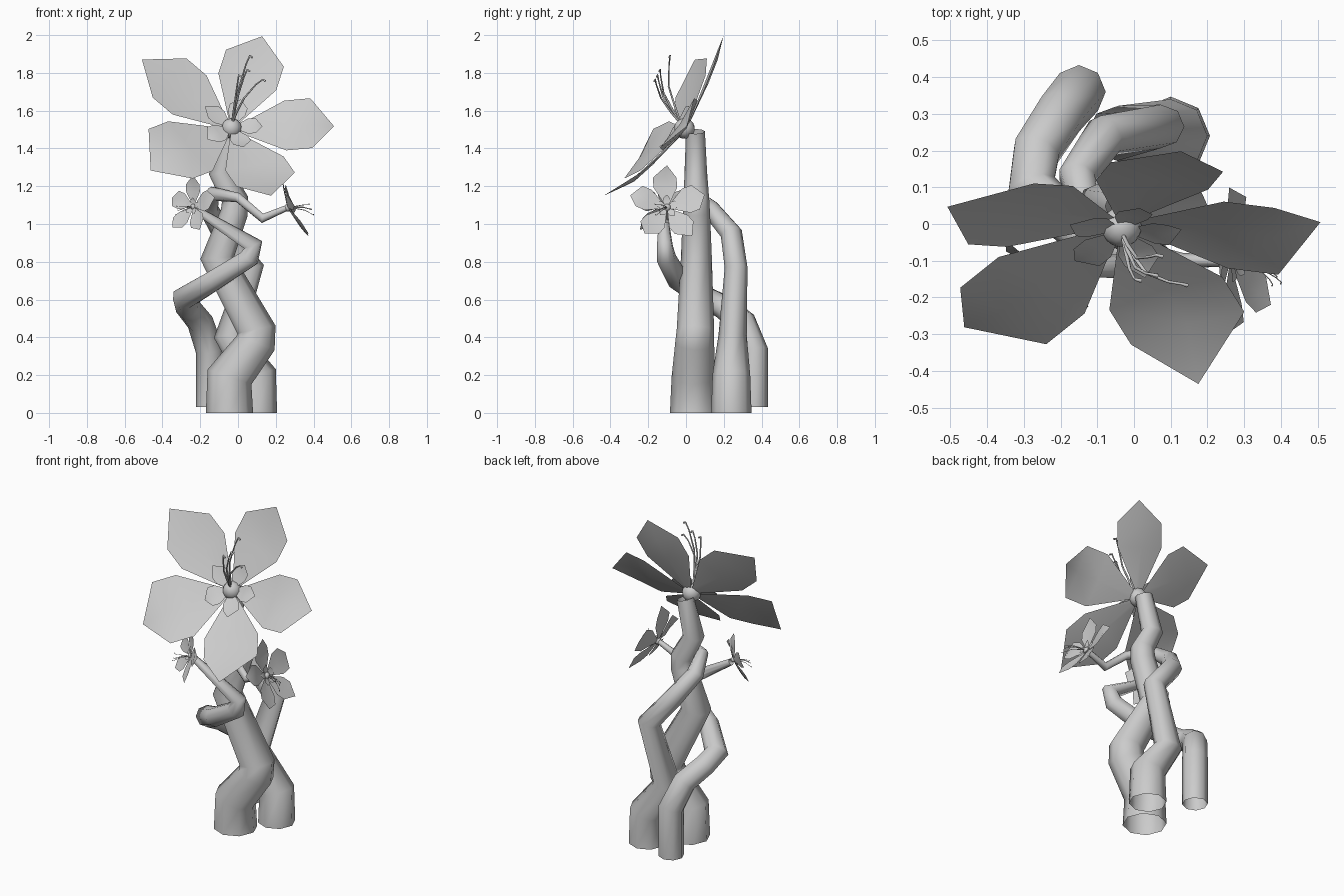
import bpy, bmesh, math
from mathutils import Vector, Matrix

cube = bpy.data.objects.get("Cube")
if cube:
    bpy.data.objects.remove(cube, do_unlink=True)

# Single clay colour
clay = bpy.data.materials.new("clay_grey")
clay.use_nodes = True
GREY = (0.6, 0.6, 0.6, 1)
clay.diffuse_color = GREY
clay.node_tree.nodes["Principled BSDF"].inputs["Base Color"].default_value = GREY


def finish(bm, name):
    mesh = bpy.data.meshes.new(name)
    bm.to_mesh(mesh)
    bm.free()
    mesh.materials.append(clay)
    for face in mesh.polygons:
        face.use_smooth = True
    obj = bpy.data.objects.new(name, mesh)
    bpy.context.collection.objects.link(obj)
    return obj


def add_tube(bm, path, radii, sides):
    """Open tapered tube with mitred rings along a path."""
    pts = [Vector(p) for p in path]
    dirs = [(b - a).normalized() for a, b in zip(pts, pts[1:])]
    side = dirs[0].orthogonal().normalized()
    other = dirs[0].cross(side)
    angles = [math.tau * k / sides for k in range(sides)]
    offsets = [side * math.cos(a) + other * math.sin(a) for a in angles]
    rings = []
    for i, (p, r) in enumerate(zip(pts, radii)):
        before, after = dirs[max(i - 1, 0)], dirs[min(i, len(dirs) - 1)]
        plane = (before + after).normalized()
        offsets = [o - before * (o.dot(plane) / before.dot(plane)) for o in offsets]
        rings.append([bm.verts.new(p + o * r) for o in offsets])
    for low, high in zip(rings, rings[1:]):
        for k in range(sides):
            n = (k + 1) % sides
            bm.faces.new((low[k], low[n], high[n], high[k]))


def stem(name, points):
    bm = bmesh.new()
    add_tube(bm, [p[:3] for p in points], [p[3] for p in points], 8)
    return finish(bm, name)


# Petal stations: distance from centre, half width, height of rim, height of fold
PETAL = [(.04, .025, .01, .005), (.28, .16, .065, .05), (.415, .16, .1, .085)]
# Each petal: length, width factor, height of tip, sideways skew
PETALS = [(.54, 1, .06, -.03), (.54, 1, .135, 0), (.59, 1, .125, -.02),
          (.552, 1.2, .064, -.02), (.57, 1.03, .178, .08)]


def add_petals(bm, size, lift):
    for k, (length, width, tip_height, skew) in enumerate(PETALS):
        turn = Matrix.Rotation(math.tau * k / 5, 3, "Z")

        def vert(x, y, z):
            return bm.verts.new(turn @ Vector((x, y, z)) * size + Vector((0, 0, lift)))

        rows = [(vert(r, skew * r - w * width, h), vert(r, skew * r, f),
                 vert(r, skew * r + w * width, h)) for r, w, h, f in PETAL]
        tip = vert(length, 0, tip_height)
        for a, b in zip(rows, rows[1:]):
            for j in range(2):
                bm.faces.new((a[j], b[j], b[j + 1], a[j + 1]))
        last = rows[-1]
        bm.faces.new((last[0], tip, last[1]))
        bm.faces.new((last[1], tip, last[2]))


def flower(name, centre, facing, right, size):
    n = Vector(facing).normalized()
    v = n.cross(Vector(right)).normalized()
    u = v.cross(n)
    place = Matrix.Translation(centre) @ Matrix((u, v, n)).transposed().to_4x4()
    place = place @ Matrix.Scale(size, 4)

    petals = bmesh.new()
    add_petals(petals, 1, 0)
    inner = bmesh.new()
    add_petals(inner, .3, .02)
    heart = bmesh.new()
    bmesh.ops.create_uvsphere(heart, u_segments=12, v_segments=8, radius=.055,
                              matrix=Matrix.Translation((0, 0, .01)))
    # Stamens bend sideways and end in a small hook
    stamens = bmesh.new()
    for x, y, z in [(.076, .27, .3), (.14, .12, .3), (.06, .18, .3), (.015, .15, .29)]:
        path = [(0, .01, .04), (x * .12, y * .25, z * .4), (x * .35, y * .5, z * .7),
                (x * .75, y * .85, z * .92), (x, y, z), (x + .015, y - .01, z)]
        add_tube(stamens, path, [.006, .006, .005, .004, .004, .006], 6)
    for part, bm in [("petals", petals), ("inner_petals", inner),
                     ("heart", heart), ("stamens", stamens)]:
        bmesh.ops.transform(bm, matrix=place, verts=bm.verts)
        finish(bm, name + "_" + part)


# Three twisting stems: x, y, z, radius
stem("main_stem", [(-.045, .04, 0, .125), (-.045, .04, .19, .116), (.093, .046, .37, .103),
                   (.098, .05, .44, .099), (-.11, .055, .82, .082), (-.02, .055, 1.06, .072),
                   (-.016, .055, 1.13, .068), (-.09, .052, 1.27, .06),
                   (-.03, .05, 1.49, .05)])
stem("right_rear_stem", [(.1, .24, 0, .107), (.1, .24, .2, .1), (-.045, .247, .41, .075),
                         (.07, .265, .77, .06), (-.08, .24, .95, .057),
                         (-.155, .13, 1.08, .05), (-.13, .03, 1.16, .036),
                         (0, -.07, 1.14, .025), (.13, -.1, 1.03, .022),
                         (.27, -.1, 1.09, .015)])
stem("left_rear_stem", [(-.15, .36, .03, .073), (-.15, .36, .33, .073),
                        (-.2, .3, .48, .07), (-.265, .2, .56, .067),
                        (-.28, .1, .61, .064), (-.13, -.04, .7, .058),
                        (.06, -.105, .82, .052), (.08, -.112, .89, .042),
                        (-.23, -.12, 1.08, .02)])

# One large bloom and two small ones
flower("large_bloom", (-.035, 0, 1.5), (.1, -.82, .57), (1, .1, -.03), 1)
flower("left_bloom", (.262, -.1, 1.085), (.92, 0, .38), (-.12, -.95, .28), .38)
flower("right_bloom", (-.235, -.13, 1.09), (-.6, -.75, .26), (-.69, .65, .3), .28)
